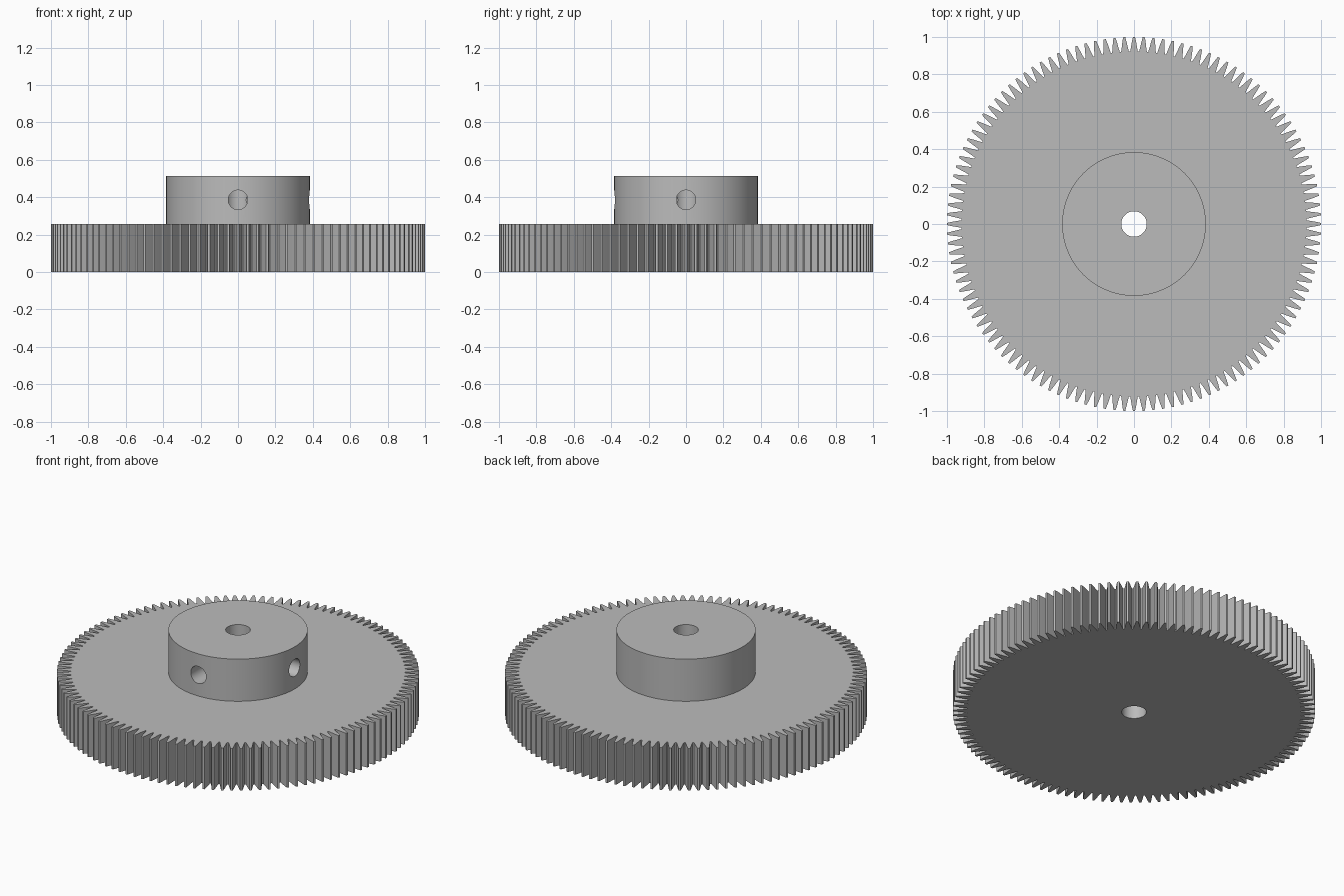
import bpy, bmesh, math
from mathutils import Vector

if "Cube" in bpy.data.objects:
    bpy.data.objects.remove(bpy.data.objects["Cube"], do_unlink=True)

TEETH = 120
THICK = 0.257
HUB_TOP = 0.514
HUB_R = 0.384
BORE_R = 0.068
SCREW_R = 0.052

grey = bpy.data.materials.new("plain grey")
grey.use_nodes = True
grey.diffuse_color = (0.5, 0.5, 0.5, 1)
grey.node_tree.nodes["Principled BSDF"].inputs["Base Color"].default_value = (0.5, 0.5, 0.5, 1)


def cylinder(name, radius, start, end, sides=96):
    """Closed cylinder running between two points."""
    start, end = Vector(start), Vector(end)
    axis = end - start
    bpy.ops.mesh.primitive_cylinder_add(
        vertices=sides, radius=radius, depth=axis.length,
        location=(start + end) / 2,
        rotation=axis.to_track_quat("Z", "Y").to_euler())
    obj = bpy.context.object
    obj.name = name
    obj.data.materials.append(grey)
    return obj


def cut(obj, cutters):
    """Subtract each cutter and apply the result."""
    bpy.context.view_layer.objects.active = obj
    for cutter in cutters:
        mod = obj.modifiers.new("hole", "BOOLEAN")
        mod.operation = "DIFFERENCE"
        mod.solver = "EXACT"
        mod.object = cutter
        bpy.ops.object.modifier_apply(modifier=mod.name)


def smooth(obj, degrees):
    bpy.ops.object.select_all(action="DESELECT")
    obj.select_set(True)
    bpy.context.view_layer.objects.active = obj
    bpy.ops.object.shade_smooth_by_angle(angle=math.radians(degrees))


# Toothed wheel: one tooth flank (radius, half width in pitches), mirrored and repeated
flank = [(0.922, 0.43), (0.945, 0.33), (0.972, 0.23), (1.0, 0.11)]
tooth = [(r, -w) for r, w in flank] + [(r, w) for r, w in reversed(flank)]
pitch = 2 * math.pi / TEETH

bm = bmesh.new()
outline = []
for i in range(TEETH):
    for r, w in tooth:
        a = (i + w) * pitch
        outline.append(bm.verts.new((r * math.cos(a), r * math.sin(a), 0)))
base = bm.faces.new(outline)
top = bmesh.ops.extrude_face_region(bm, geom=[base], use_keep_orig=True)["geom"]
bmesh.ops.translate(bm, vec=(0, 0, THICK),
                    verts=[v for v in top if isinstance(v, bmesh.types.BMVert)])
bmesh.ops.recalc_face_normals(bm, faces=bm.faces)
mesh = bpy.data.meshes.new("gear_wheel")
bm.to_mesh(mesh)
bm.free()
mesh.materials.append(grey)
wheel = bpy.data.objects.new("gear_wheel", mesh)
bpy.context.collection.objects.link(wheel)

# Raised hub
hub = cylinder("hub", HUB_R, (0, 0, THICK), (0, 0, HUB_TOP), 128)

# Shaft bore and the two set-screw holes
bore = cylinder("bore_cutter", BORE_R, (0, 0, -0.2), (0, 0, 0.8), 48)
screw_z = (THICK + HUB_TOP) / 2
screws = [cylinder("screw_cutter", SCREW_R, (0, 0, screw_z), (x, y, screw_z), 40)
          for x, y in ((0, -0.6), (0.6, 0))]
cut(wheel, [bore])
cut(hub, [bore] + screws)
for cutter in [bore] + screws:
    bpy.data.objects.remove(cutter, do_unlink=True)

smooth(wheel, 10)
smooth(hub, 30)
